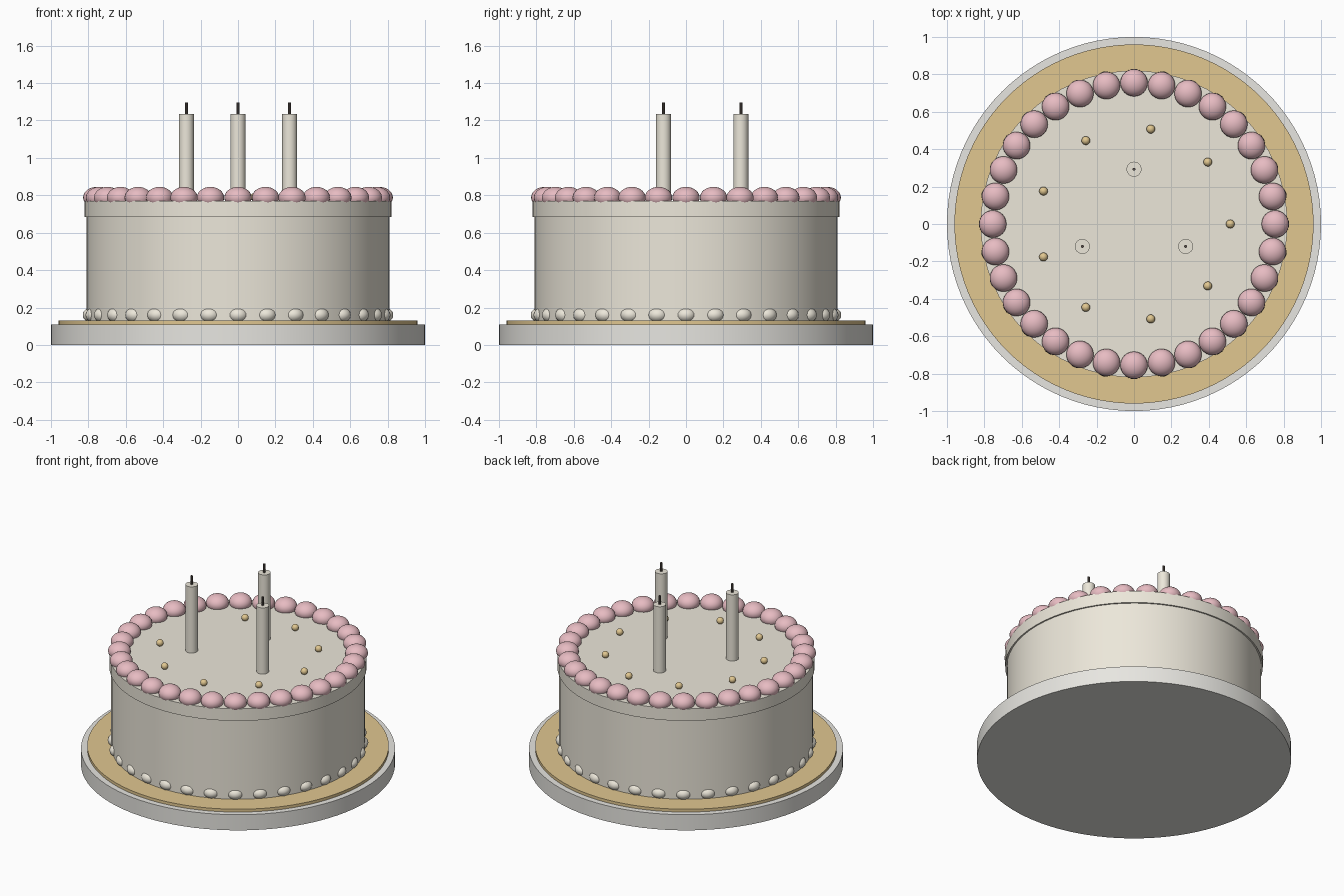
import bpy, math

if "Cube" in bpy.data.objects:
    bpy.data.objects.remove(bpy.data.objects["Cube"])


def mat(name, rgb):
    m = bpy.data.materials.new(name)
    m.diffuse_color = (*rgb, 1)
    m.use_nodes = True
    m.node_tree.nodes["Principled BSDF"].inputs["Base Color"].default_value = m.diffuse_color
    return m


CREAM = mat("cream", (0.84, 0.80, 0.70))
WHITE = mat("board_white", (0.80, 0.79, 0.75))
GOLD = mat("gold", (0.75, 0.57, 0.28))
PINK = mat("pink", (0.80, 0.50, 0.54))
DARK = mat("wick_dark", (0.10, 0.08, 0.07))


def finish(name, m):
    o = bpy.context.object
    o.name = name
    o.data.materials.append(m)
    return o


def disc(name, r, z0, z1, m, x=0, y=0, sides=64):
    bpy.ops.mesh.primitive_cylinder_add(vertices=sides, radius=r, depth=z1 - z0,
                                        location=(x, y, (z0 + z1) / 2))
    o = finish(name, m)
    bpy.ops.object.shade_smooth_by_angle(angle=math.radians(30))
    return o


def bead_ring(name, count, ring, z, size, m):
    # one shared bead mesh, repeated around the cake
    mesh = None
    for i in range(count):
        a = 2 * math.pi * i / count
        loc = (ring * math.cos(a), ring * math.sin(a), z)
        if mesh is None:
            bpy.ops.mesh.primitive_uv_sphere_add(segments=24, ring_count=14, radius=1, location=loc)
            o = finish(f"{name}_{i + 1}", m)
            bpy.ops.object.shade_smooth()
            mesh = o.data
        else:
            o = bpy.data.objects.new(f"{name}_{i + 1}", mesh)
            bpy.context.collection.objects.link(o)
            o.location = loc
        o.rotation_euler = (0, 0, a)
        o.scale = size


# Board and gold liner
disc("cake_board", 1.0, 0, 0.11, WHITE, sides=96)
disc("gold_liner", 0.96, 0.11, 0.13, GOLD, sides=96)

# Cake body and icing cap
disc("cake_body", 0.81, 0.13, 0.75, CREAM)
disc("icing_cap", 0.82, 0.685, 0.77, CREAM)

# Piped beads and gold pearls
bead_ring("top_bead", 32, 0.755, 0.788, (0.073, 0.073, 0.057), PINK)
bead_ring("base_bead", 32, 0.775, 0.16, (0.055, 0.055, 0.043), CREAM)
bead_ring("gold_pearl", 9, 0.515, 0.79, (0.023, 0.023, 0.023), GOLD)

# Candles with wicks
for i, (x, y) in enumerate([(0, 0.293), (-0.276, -0.12), (0.276, -0.12)], 1):
    disc(f"candle_{i}", 0.04, 0.76, 1.235, CREAM, x, y, 24)
    disc(f"wick_{i}", 0.008, 1.23, 1.295, DARK, x, y, 10)
